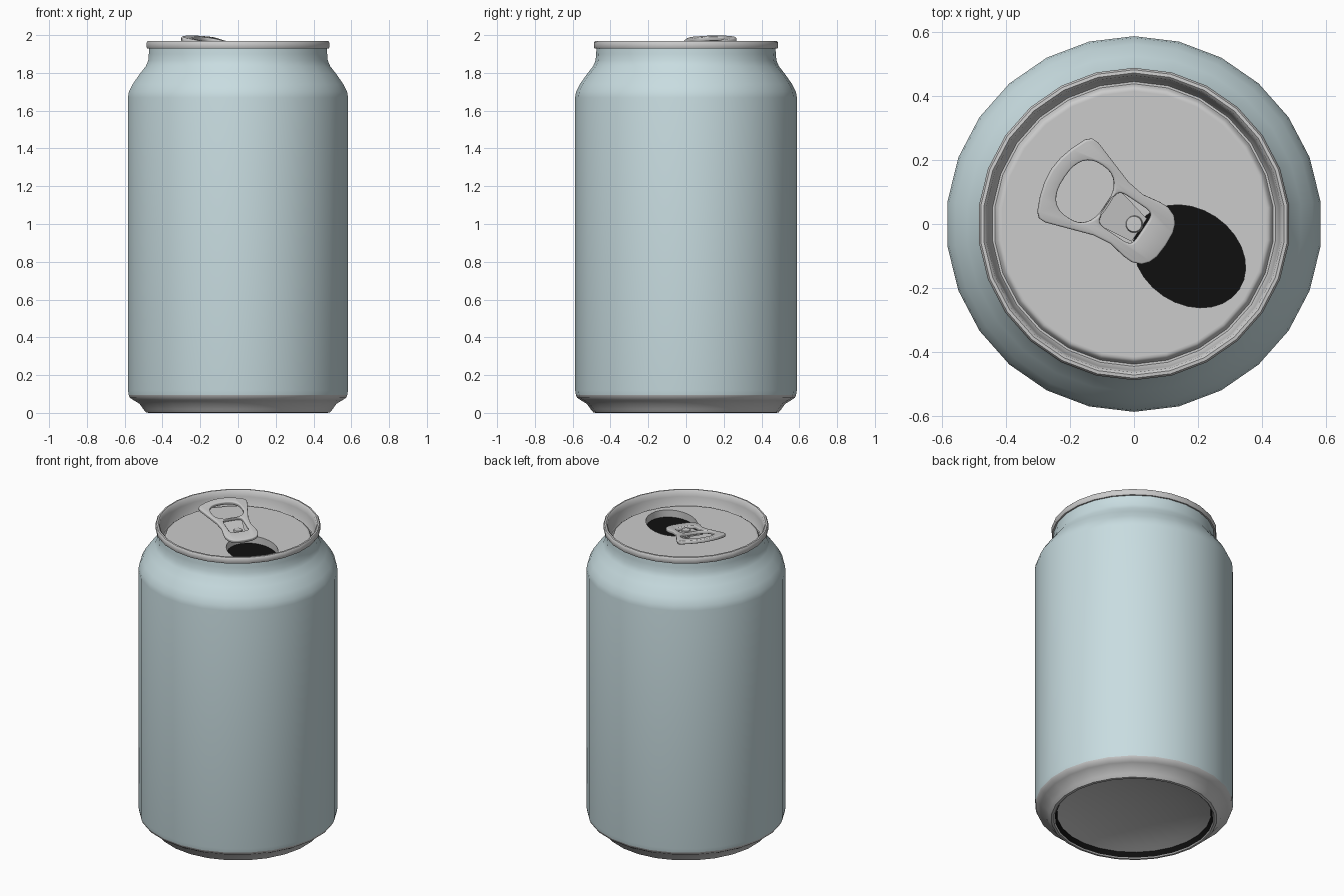
import bpy, bmesh, math
from mathutils import Matrix

if "Cube" in bpy.data.objects:
    bpy.data.objects.remove(bpy.data.objects["Cube"])

SIDES = 26
TURN = math.radians(-33.7)      # direction of the mouth and tab on the lid
PANEL_Z = 1.885


def material(name, rgb):
    m = bpy.data.materials.new(name)
    m.diffuse_color = (*rgb, 1)
    m.use_nodes = True
    m.node_tree.nodes["Principled BSDF"].inputs["Base Color"].default_value = m.diffuse_color
    return m


teal = material("teal_paint", (0.58, 0.72, 0.75))
black = material("dark_inside", (0.005, 0.005, 0.005))


def smooth(ob, angle=40):
    bpy.ops.object.select_all(action='DESELECT')
    ob.select_set(True)
    bpy.context.view_layer.objects.active = ob
    bpy.ops.object.shade_smooth_by_angle(angle=math.radians(angle))


def lathe(name, profile, mat=None):
    """Spin (radius, z) points; the outside is left-to-right going up."""
    bm = bmesh.new()
    rings = []
    for r, z in profile:
        ring = []
        for k in range(SIDES):
            a = math.pi / 2 + 2 * math.pi * k / SIDES
            ring.append(bm.verts.new((r * math.cos(a), r * math.sin(a), z)))
        rings.append(ring)
    for lo, hi in zip(rings, rings[1:]):
        for k in range(SIDES):
            n = (k + 1) % SIDES
            bm.faces.new((lo[k], lo[n], hi[n], hi[k]))
    bmesh.ops.remove_doubles(bm, verts=bm.verts, dist=1e-5)
    me = bpy.data.meshes.new(name)
    bm.to_mesh(me)
    bm.free()
    if mat:
        me.materials.append(mat)
    ob = bpy.data.objects.new(name, me)
    bpy.context.collection.objects.link(ob)
    smooth(ob)
    return ob


def oval(cx, cy, a, b, n=28, power=1.0, start=0.0):
    """Ellipse points; power below 1 squares the corners."""
    pts = []
    for k in range(n):
        t = start + 2 * math.pi * k / n
        c, s = math.cos(t), math.sin(t)
        pts.append((cx + a * math.copysign(abs(c) ** power, c),
                    cy + b * math.copysign(abs(s) ** power, s)))
    return pts


def plate(name, loops, half, bevel=0.0, mat=None, matrix=None):
    """Flat plate with holes: first loop is the outline, others are holes."""
    cu = bpy.data.curves.new(name, 'CURVE')
    cu.dimensions = '2D'
    cu.fill_mode = 'BOTH'
    cu.extrude = half - bevel
    cu.bevel_depth = bevel
    cu.bevel_resolution = 2
    cu.offset = -bevel
    for loop in loops:
        sp = cu.splines.new('POLY')
        sp.points.add(len(loop) - 1)
        for p, (x, y) in zip(sp.points, loop):
            p.co = (x, y, 0, 1)
        sp.use_cyclic_u = True
    ob = bpy.data.objects.new(name, cu)
    bpy.context.collection.objects.link(ob)
    bpy.ops.object.select_all(action='DESELECT')
    ob.select_set(True)
    bpy.context.view_layer.objects.active = ob
    bpy.ops.object.convert(target='MESH')
    ob = bpy.context.view_layer.objects.active
    bm = bmesh.new()
    bm.from_mesh(ob.data)
    bmesh.ops.remove_doubles(bm, verts=bm.verts, dist=1e-5)
    bmesh.ops.recalc_face_normals(bm, faces=bm.faces)
    if matrix:
        bm.transform(matrix)
    bm.to_mesh(ob.data)
    bm.free()
    ob.data.materials.clear()
    if mat:
        ob.data.materials.append(mat)
    smooth(ob)
    return ob


# Can shell, from the bottom dome up to the lid groove
lathe("bottom_dome", [(0, 0.10), (0.15, 0.094), (0.30, 0.075), (0.40, 0.052), (0.455, 0.035)])
lathe("bottom_groove", [(0.455, 0.035), (0.468, 0.006)], black)
lathe("bottom_ring", [(0.468, 0.006), (0.475, 0), (0.49, 0.002), (0.505, 0.02), (0.525, 0.048),
                      (0.555, 0.066), (0.577, 0.08), (0.583, 0.095)])
lathe("body", [(0.583, 0.095), (0.587, 0.12), (0.587, 1.67), (0.582, 1.70), (0.562, 1.74),
               (0.525, 1.793), (0.492, 1.835), (0.479, 1.865), (0.476, 1.90), (0.474, 1.93)], teal)
lathe("lid_rim", [(0.474, 1.93), (0.484, 1.929), (0.488, 1.936), (0.488, 1.96), (0.482, 1.968),
                  (0.472, 1.969), (0.464, 1.962), (0.458, 1.93), (0.450, 1.872), (0.445, 1.864),
                  (0.438, 1.864), (0.434, 1.87), (0.430, 1.880), (0.422, 1.885), (0.415, PANEL_Z)])

# Lid panel with the mouth cut through, and the dark inside below it
spin = Matrix.Rotation(TURN, 4, 'Z')
ring = oval(0, 0, 0.416, 0.416, SIDES, start=math.pi / 2 - TURN)
plate("lid_panel", [ring, oval(0.2, 0.012, 0.187, 0.148)], 0.025,
      matrix=Matrix.Translation((0, 0, PANEL_Z - 0.025)) @ spin)
plate("mouth_inside", [oval(0.2, 0.012, 0.2, 0.16)], 0.004, mat=black,
      matrix=Matrix.Translation((0, 0, PANEL_Z - 0.05)) @ spin)

# Pull tab: mirrored outline, finger hole and tongue hole, tilted up
half = [(0.118, 0.045), (0.108, 0.072), (0.09, 0.092), (0.06, 0.103), (0.03, 0.102),
        (-0.03, 0.092), (-0.09, 0.1), (-0.15, 0.12), (-0.24, 0.15), (-0.262, 0.15),
        (-0.278, 0.135), (-0.298, 0.09), (-0.311, 0.045)]
outline = half + [(-0.316, 0)] + [(u, -v) for u, v in reversed(half)] + [(0.121, 0)]
tilt = Matrix.Translation((0, 0, 1.927)) @ spin @ Matrix.Rotation(math.atan(0.2), 4, 'Y')
plate("pull_tab", [outline, oval(-0.188, 0, 0.08, 0.098, 32, 0.8),
                   oval(-0.035, 0, 0.068, 0.062, 32, 0.35)], 0.011, 0.006, matrix=tilt)

# Tongue inside the tab and the rivet holding it
tongue = Matrix.Translation((0, 0, 1.916)) @ spin @ Matrix.Rotation(math.atan(0.16), 4, 'Y')
plate("tab_tongue", [[(-0.108, -0.066), (0.024, -0.05), (0.024, 0.036), (-0.108, 0.066)]],
      0.004, matrix=tongue)
lathe("rivet", [(0.03, PANEL_Z), (0.027, 1.92), (0.024, 1.928), (0, 1.929)])
